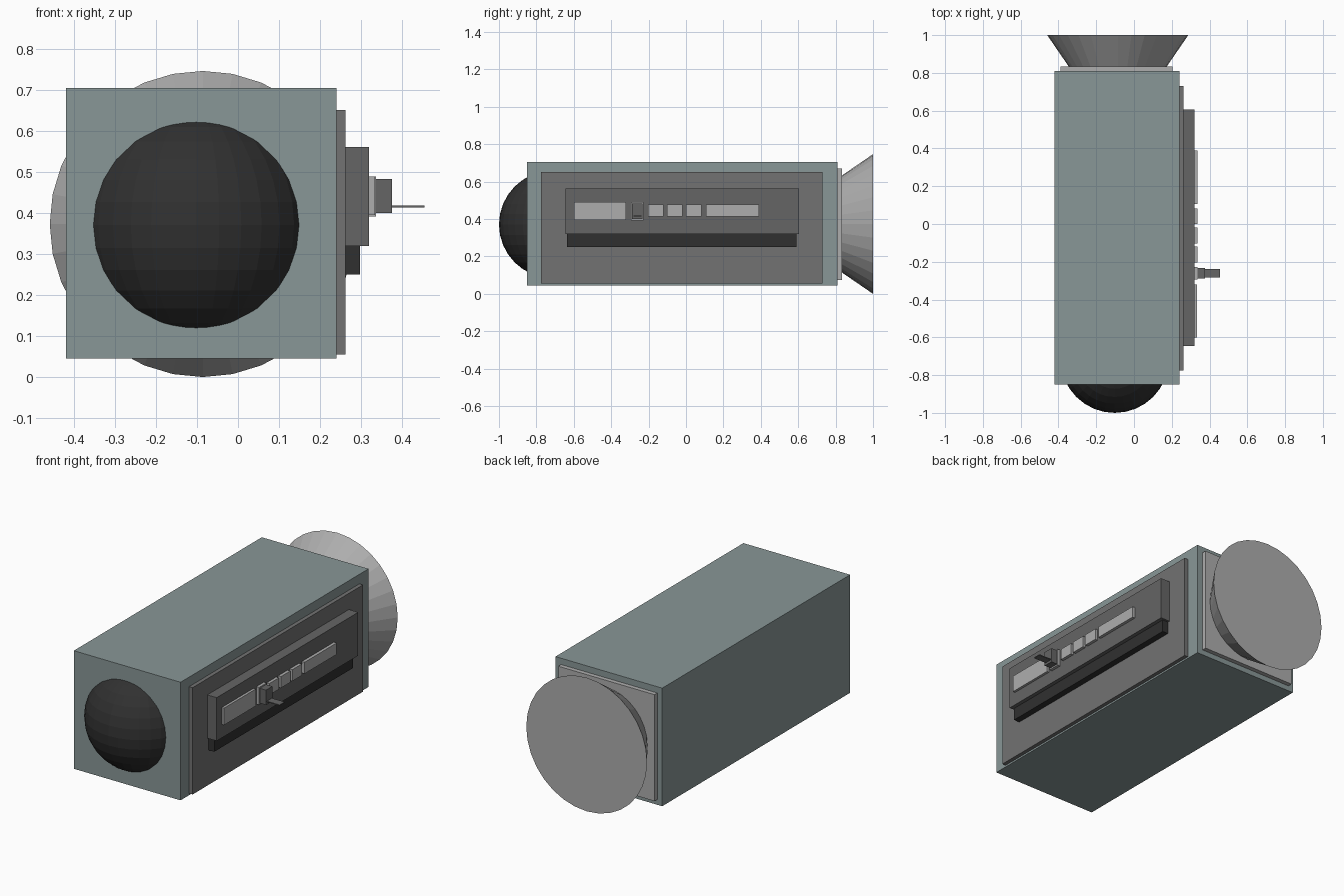
import bpy
from math import pi

if "Cube" in bpy.data.objects:
    bpy.data.objects.remove(bpy.data.objects["Cube"])


def material(name, r, g, b):
    m = bpy.data.materials.new(name)
    m.diffuse_color = (r, g, b, 1)
    m.use_nodes = True
    m.node_tree.nodes["Principled BSDF"].inputs["Base Color"].default_value = m.diffuse_color
    return m


BODY = material("blue_grey", 0.25, 0.31, 0.31)
DARK = material("dark_grey", 0.13, 0.13, 0.13)
PANEL = material("mid_grey", 0.17, 0.17, 0.17)
BLACK = material("near_black", 0.03, 0.03, 0.03)
LIGHT = material("light_grey", 0.42, 0.42, 0.42)


def finish(name, mat):
    ob = bpy.context.object
    ob.name = name
    ob.data.materials.append(mat)
    return ob


def box(name, x, y, z, mat):
    """Box spanning the given (min, max) range on each axis."""
    spans = (x, y, z)
    bpy.ops.mesh.primitive_cube_add(size=1, location=[(a + b) / 2 for a, b in spans])
    ob = finish(name, mat)
    ob.scale = [b - a for a, b in spans]
    bpy.ops.object.transform_apply(location=False, rotation=False, scale=True)
    return ob


# Main housing
box("housing", (-0.42, 0.24), (-0.85, 0.81), (0.045, 0.705), BODY)

# Front dome, sunk into the housing
bpy.ops.mesh.primitive_uv_sphere_add(segments=32, ring_count=16, radius=0.2875,
                                     location=(-0.102, -0.7125, 0.371))
finish("front_dome", BLACK)

# Rear plate and flared horn
box("rear_plate", (-0.39, 0.205), (0.80, 0.835), (0.075, 0.67), LIGHT)
bpy.ops.mesh.primitive_cone_add(vertices=32, radius1=0.3735, radius2=0.25, depth=0.18,
                                location=(-0.086, 0.91, 0.3735), rotation=(pi / 2, 0, 0))
finish("rear_horn", LIGHT)

# Side panel with raised control block and dark ledge under it
box("side_panel", (0.23, 0.262), (-0.775, 0.73), (0.055, 0.652), PANEL)
box("control_block", (0.25, 0.32), (-0.645, 0.605), (0.32, 0.562), DARK)
box("lower_ledge", (0.25, 0.298), (-0.635, 0.592), (0.25, 0.325), BLACK)

# Control row: wide display, lever plate, three buttons, long slot
box("display", (0.31, 0.334), (-0.60, -0.32), (0.395, 0.49), LIGHT)
box("lever_plate", (0.31, 0.337), (-0.295, -0.228), (0.392, 0.49), LIGHT)
for i in range(3):
    y = -0.203 + 0.101 * i
    box(f"button_{i + 1}", (0.31, 0.337), (y, y + 0.083), (0.413, 0.477), LIGHT)
box("long_slot", (0.31, 0.337), (0.107, 0.39), (0.413, 0.477), LIGHT)

# Lever: mounting block and thin blade
box("lever_block", (0.33, 0.376), (-0.289, -0.233), (0.40, 0.483), DARK)
box("lever_blade", (0.37, 0.455), (-0.282, -0.238), (0.414, 0.419), DARK)
